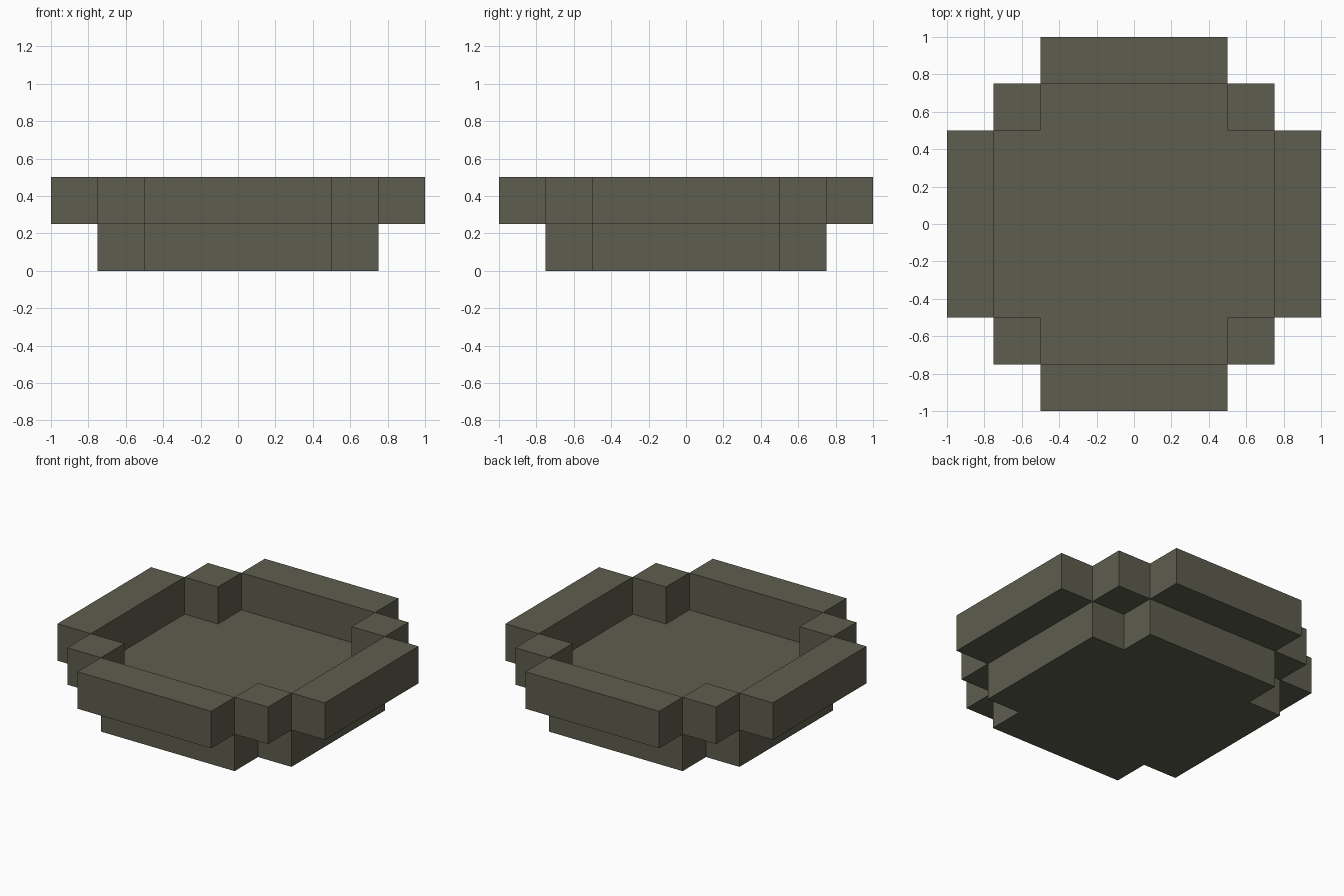
import bpy
import bmesh

default = bpy.data.objects.get("Cube")
if default:
    bpy.data.objects.remove(default, do_unlink=True)

STEP = 0.25                                   # block size
INNER, MID, OUTER = 2 * STEP, 3 * STEP, 4 * STEP

olive = bpy.data.materials.new("dark olive grey")
olive.use_nodes = True
colour = (0.110, 0.110, 0.077, 1)
olive.diffuse_color = colour
olive.node_tree.nodes["Principled BSDF"].inputs["Base Color"].default_value = colour


def prism(name, outline, bottom):
    """Extrude a counter-clockwise outline upward by one block."""
    bm = bmesh.new()
    face = bm.faces.new([bm.verts.new((x, y, bottom)) for x, y in outline])
    top = bmesh.ops.extrude_face_region(bm, geom=[face], use_keep_orig=True)["geom"]
    verts = [v for v in top if isinstance(v, bmesh.types.BMVert)]
    bmesh.ops.translate(bm, verts=verts, vec=(0, 0, STEP))
    bmesh.ops.recalc_face_normals(bm, faces=bm.faces)
    mesh = bpy.data.meshes.new(name)
    bm.to_mesh(mesh)
    bm.free()
    mesh.materials.append(olive)
    obj = bpy.data.objects.new(name, mesh)
    bpy.context.collection.objects.link(obj)
    return obj


def block(name, x0, x1, y0, y1):
    return prism(name, [(x0, y0), (x1, y0), (x1, y1), (x0, y1)], STEP)


# Cross-shaped floor slab with notched corners
cross = []
for sx, sy in ((1, 1), (-1, 1), (-1, -1), (1, -1)):
    corner = [(sx * MID, sy * INNER), (sx * INNER, sy * INNER), (sx * INNER, sy * MID)]
    cross += corner if sx == sy else corner[::-1]
prism("floor_slab", cross, 0)

# Overhanging rim walls
for side, s in (("left", 1), ("right", -1)):
    x0, x1 = sorted((s * MID, s * OUTER))
    block(f"{side}_wall", x0, x1, -INNER, INNER)
for side, s in (("back", 1), ("front", -1)):
    y0, y1 = sorted((s * MID, s * OUTER))
    block(f"{side}_wall", -INNER, INNER, y0, y1)

# Corner posts bridging the walls
for y_side, sy in (("back", 1), ("front", -1)):
    for x_side, sx in (("left", 1), ("right", -1)):
        x0, x1 = sorted((sx * INNER, sx * MID))
        y0, y1 = sorted((sy * INNER, sy * MID))
        block(f"{y_side}_{x_side}_corner_post", x0, x1, y0, y1)
